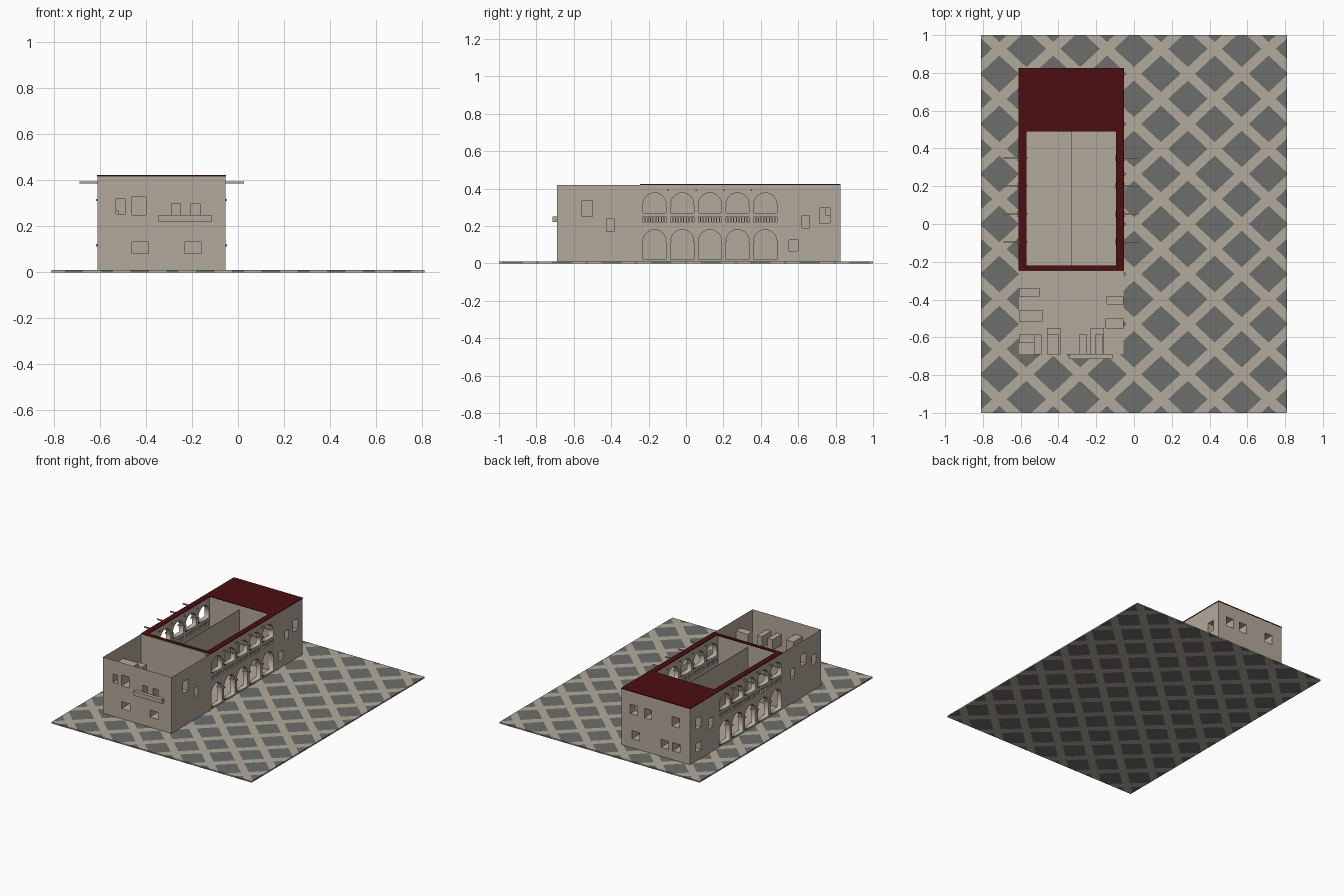
import bpy, bmesh, math
from mathutils import Vector, Euler

if "Cube" in bpy.data.objects:
    bpy.data.objects.remove(bpy.data.objects["Cube"])

X0, X1 = -0.61, -0.055          # building sides
Y0, YA, YB, Y1 = -0.69, -0.25, 0.49, 0.825   # front, arcade start, arcade end, back
Z0, Z1 = 0.01, 0.42
XM = (X0 + X1) / 2


def material(name, rgb):
    m = bpy.data.materials.new(name)
    m.diffuse_color = (*rgb, 1)
    m.use_nodes = True
    m.node_tree.nodes["Principled BSDF"].inputs["Base Color"].default_value = m.diffuse_color
    return m


stone = material("beige stone", (0.45, 0.40, 0.33))
slate = material("grey paving", (0.145, 0.157, 0.146))
red = material("dark red roof", (0.075, 0.004, 0.005))


def add_object(name, bm, *mats):
    me = bpy.data.meshes.new(name)
    bm.to_mesh(me)
    bm.free()
    for m in mats:
        me.materials.append(m)
    ob = bpy.data.objects.new(name, me)
    bpy.context.collection.objects.link(ob)
    return ob


def add_box(bm, x0, x1, y0, y1, z0, z1):
    vs = bmesh.ops.create_cube(bm, size=1)["verts"]
    bmesh.ops.scale(bm, vec=(x1 - x0, y1 - y0, z1 - z0), verts=vs)
    bmesh.ops.translate(bm, vec=((x0 + x1) / 2, (y0 + y1) / 2, (z0 + z1) / 2), verts=vs)


def boxes(name, mat, *dims):
    bm = bmesh.new()
    for d in dims:
        add_box(bm, *d)
    return add_object(name, bm, mat)


# Wall sheet with window pockets pushed inward; windows are (u0, u1, z0, z1, depth)
def wall(name, origin, along, inward, u0, u1, windows=()):
    o, a, n = Vector(origin), Vector(along), Vector(inward)
    us = sorted({u0, u1, *[u for w in windows for u in w[:2]]})
    zs = sorted({Z0, Z1, *[z for w in windows for z in w[2:4]]})
    bm = bmesh.new()

    def quad(*pts):
        bm.faces.new([bm.verts.new(o + a * u + Vector((0, 0, z)) + n * d) for u, z, d in pts])

    for ua, ub in zip(us, us[1:]):
        for za, zb in zip(zs, zs[1:]):
            uc, zc = (ua + ub) / 2, (za + zb) / 2
            if not any(w[0] < uc < w[1] and w[2] < zc < w[3] for w in windows):
                quad((ua, za, 0), (ub, za, 0), (ub, zb, 0), (ua, zb, 0))
    for ua, ub, za, zb, d in windows:
        c = [(ua, za), (ub, za), (ub, zb), (ua, zb)]
        quad(*[(*p, d) for p in c])
        for p, q in zip(c, c[1:] + c[:1]):
            quad((*p, 0), (*q, 0), (*q, d), (*p, d))
    bmesh.ops.remove_doubles(bm, verts=bm.verts, dist=1e-5)
    bm.normal_update()
    if a.cross(Vector((0, 0, 1))).dot(n) > 0:
        bmesh.ops.reverse_faces(bm, faces=bm.faces)
    return add_object(name, bm, stone)


# Paved ground, cut into a diagonal tile grid
DX, DY, HW = 0.285, 0.265, 0.026
L = math.hypot(1 / DX, 1 / DY)
bm = bmesh.new()
add_box(bm, -0.81, 0.81, -1, 1, 0, 0.01)
for s in (1, -1):
    n = Vector((1 / DX, s / DY, 0)).normalized()
    for k in range(-8, 9):
        for h in (-HW, HW):
            bmesh.ops.bisect_plane(bm, geom=bm.verts[:] + bm.edges[:] + bm.faces[:],
                                   plane_co=n * (k / L + h), plane_no=n)
for f in bm.faces:
    c = f.calc_center_median()
    ps = [c.x / DX + s * c.y / DY for s in (1, -1)]
    f.material_index = 0 if any(abs(p - round(p)) < HW * L for p in ps) else 1
add_object("paved_ground", bm, stone, slate)

boxes("building_floor", stone, (X0 + .001, X1 - .001, Y0 + .001, Y1 - .001, 0.008, 0.013))

# Outer walls with windows
ex, ey = (1, 0, 0), (0, 1, 0)
wall("front_wall", (0, Y0, 0), ex, ey, X0, X1, [
    (-.53, -.49, .255, .32, .105), (-.46, -.40, .25, .33, .105),
    (-.29, -.25, .22, .30, .105), (-.205, -.165, .22, .30, .105),
    (-.46, -.39, .083, .135, .14), (-.23, -.16, .083, .135, .14)])
wall("back_wall", (0, Y1, 0), ex, (0, -1, 0), X0, X1, [
    (-.185, -.125, .255, .325, .08), (-.30, -.24, .255, .325, .08),
    (-.525, -.465, .255, .325, .08), (-.20, -.14, .075, .135, .08),
    (-.435, -.375, .075, .135, .08), (-.53, -.47, .075, .135, .08)])
wall("right_front_wall", (X1, 0, 0), ey, (-1, 0, 0), Y0, YA, [
    (-.555, -.50, .25, .335, .095), (-.425, -.385, .17, .24, .09)])
wall("right_back_wall", (X1, 0, 0), ey, (-1, 0, 0), YB, Y1, [
    (.62, .66, .19, .255, .09), (.715, .77, .215, .295, .09), (.55, .60, .065, .125, .09)])
wall("left_front_wall", (X0, 0, 0), ey, ex, Y0, YA, [
    (-.385, -.34, .19, .26, .11), (-.515, -.455, .24, .32, .125), (-.63, -.585, .20, .27, .09)])
wall("left_back_wall", (X0, 0, 0), ey, ex, YB, Y1, [
    (.56, .61, .19, .26, .09), (.70, .755, .24, .32, .09), (.70, .755, .075, .135, .09)])

# Cross walls and the thin wall dividing the courtyard
boxes("cross_walls", stone, (X0, X1, YA, YA + .01, Z0, Z1), (X0, X1, YB, YB + .006, Z0, Z1))
boxes("courtyard_divider", stone, (XM - .002, XM + .002, YA, YB, Z0, 0.39))
boxes("front_balcony", stone, (-.345, -.115, -.715, Y0 + .001, .22, .25))

# Arcades: a filled profile with arch and baluster holes, extruded
BAYS = [-.168 + .148 * i for i in range(5)]
PIERS = [-.094 + .148 * i for i in range(4)]
T = 0.036


def arch(cy, r, z0, spring, seg):
    pts = [(cy - r, z0), (cy + r, z0)]
    return pts + [(cy + r * math.cos(math.pi * i / seg), spring + r * math.sin(math.pi * i / seg))
                  for i in range(seg + 1)]


outlines = [[(YA, Z0), (YB, Z0), (YB, Z1), (YA, Z1)]]
for b in BAYS:
    outlines.append(arch(b, .062, .02, .118, 16))
    outlines.append(arch(b, .062, .27, .315, 16))
    outlines += [arch(b + .0145 * j, .0045, .222, .246, 4) for j in range(-4, 5)]


def arcade(name, x):
    cu = bpy.data.curves.new(name, 'CURVE')
    cu.dimensions, cu.fill_mode, cu.extrude = '2D', 'BOTH', T / 2
    for pts in outlines:
        sp = cu.splines.new('POLY')
        sp.points.add(len(pts) - 1)
        for p, (u, v) in zip(sp.points, pts):
            p.co = (u, v, 0, 1)
        sp.use_cyclic_u = True
    tmp = bpy.data.objects.new(name + "_profile", cu)
    bpy.context.collection.objects.link(tmp)
    bpy.context.view_layer.update()
    me = bpy.data.meshes.new_from_object(tmp.evaluated_get(bpy.context.evaluated_depsgraph_get()))
    bpy.data.objects.remove(tmp)
    me.transform(Euler((math.pi / 2, 0, math.pi / 2)).to_matrix().to_4x4())
    me.materials.clear()
    me.materials.append(stone)
    ob = bpy.data.objects.new(name, me)
    ob.location.x = x
    bpy.context.collection.objects.link(ob)


# Column capitals and roof poles at every pier, on both sides
for side, sx in (("right", 1), ("left", -1)):
    edge = XM + sx * (X1 - XM)
    arcade(side + "_arcade", edge - sx * T / 2)
    caps = []
    for p in PIERS:
        xs = sorted((edge - sx * .042, edge + sx * .008))
        caps += [(*xs, p - .016, p + .016, z, z + .01) for z in (.113, .31)]
    boxes(side + "_capitals", stone, *caps)
    poles = []
    for p in PIERS:
        xs = sorted((edge - sx * .045, edge + sx * .08))
        poles.append((*xs, p - .004, p + .004, .387, .396))
    boxes(side + "_roof_poles", stone, *poles)

# Red roof: full slab at the back, thin rim round the courtyard
R0, R1 = Z1 - .002, Z1 + .004
boxes("red_roof", red,
      (X0 - .002, X1 + .002, YB, Y1 + .002, R0, R1),
      (X0 - .002, X0 + .04, YA + .005, YB, R0, R1),
      (X1 - .04, X1 + .002, YA + .005, YB, R0, R1),
      (X0 + .04, X1 - .04, YA + .005, YA + .03, R0, R1))
